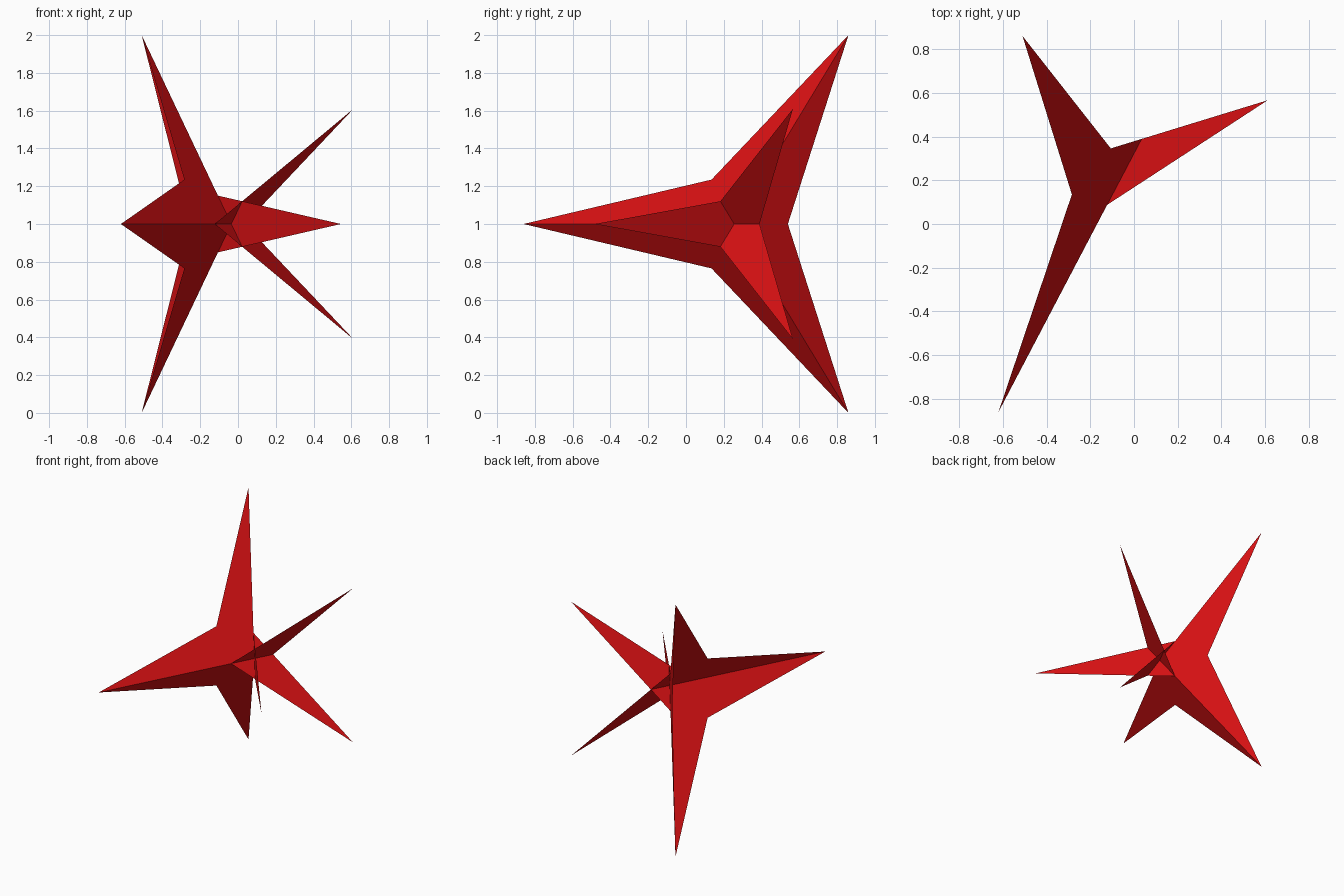
import bpy
from mathutils import Vector

if "Cube" in bpy.data.objects:
    bpy.data.objects.remove(bpy.data.objects["Cube"], do_unlink=True)

# Single flat red
red = bpy.data.materials.new("red")
red.use_nodes = True
colour = (0.65, 0.005, 0.006, 1.0)
red.diffuse_color = colour
red.node_tree.nodes["Principled BSDF"].inputs["Base Color"].default_value = colour

# Point where the three flat stars cross, and the three long tips they share
CENTRE = Vector((-0.035, 0.255, 1.0))
TOP = Vector((-0.51, 0.86, 2.0))
BOTTOM = Vector((-0.51, 0.86, 0.0))
FRONT = Vector((-0.62, -0.86, 1.0))


def flat_star(name, tip_a, tip_b):
    """Flat three-pointed star: two long tips and a shorter one opposite them."""
    middle = (tip_a + tip_b) / 2
    outline = [
        tip_a,
        CENTRE.lerp(middle, 0.47),              # notch between the long tips
        tip_b,
        CENTRE.lerp(tip_b, 0.15),               # side notch
        CENTRE + (CENTRE - middle) * 1.22,      # short tip
        CENTRE.lerp(tip_a, 0.15),               # side notch
    ]
    mesh = bpy.data.meshes.new(name)
    mesh.from_pydata([tuple(p) for p in outline], [], [tuple(range(6))])
    mesh.materials.append(red)
    mesh.update()
    obj = bpy.data.objects.new(name, mesh)
    bpy.context.collection.objects.link(obj)
    return obj


# Three intersecting sheets, fronts facing the short tips
flat_star("upper_star", TOP, FRONT)
flat_star("lower_star", FRONT, BOTTOM)
flat_star("upright_star", BOTTOM, TOP)
